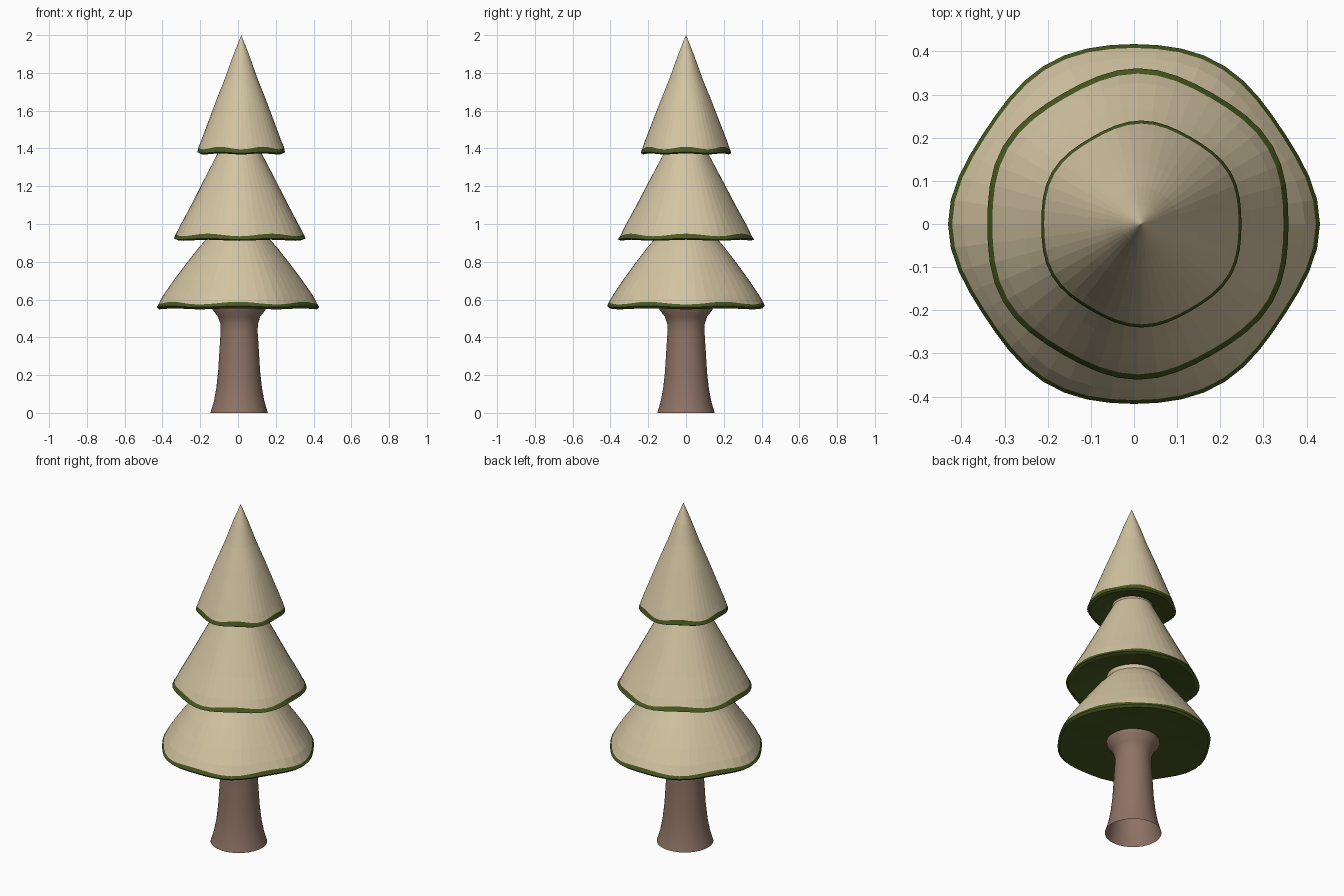
import bpy, bmesh, math

if "Cube" in bpy.data.objects:
    bpy.data.objects.remove(bpy.data.objects["Cube"])

SEG = 48


def material(name, rgb):
    m = bpy.data.materials.new(name)
    m.diffuse_color = (*rgb, 1)
    m.use_nodes = True
    m.node_tree.nodes["Principled BSDF"].inputs["Base Color"].default_value = m.diffuse_color
    return m


SNOW = material("pale_foliage", (0.65, 0.55, 0.36))
GREEN = material("green_rim", (0.065, 0.10, 0.015))
BARK = material("bark", (0.27, 0.17, 0.13))


def lathe(name, profile, mats, cx=0.0, lobes=(0, 0), rim=None, green_count=0, smooth=False):
    """Spin (radius, z) points; lobes ripple the radius near the rim, and lobes outside dip lower."""
    bm = bmesh.new()
    r_rim = max(r for r, z in profile) if rim is None else rim
    rings = []
    for i, (r, z) in enumerate(profile):
        if r < 1e-6:
            rings.append([bm.verts.new((cx, 0, z))])
            continue
        w = (r / r_rim) ** 2
        dip = 0.007 if i == green_count else 0.003 * w
        ring = []
        for k in range(SEG):
            a = 2 * math.pi * k / SEG
            c6 = math.cos(6 * a)
            rr = r + w * (lobes[0] * c6 + lobes[1] * math.cos(4 * a))
            zz = z - (math.copysign(dip, lobes[0]) * c6 if lobes[0] else 0)
            ring.append(bm.verts.new((cx + rr * math.cos(a), rr * math.sin(a), zz)))
        rings.append(ring)
    for i, (lo, hi) in enumerate(zip(rings, rings[1:])):
        for k in range(SEG):
            n = (k + 1) % SEG
            if len(hi) == 1:
                f = bm.faces.new((lo[k], lo[n], hi[0]))
            else:
                f = bm.faces.new((lo[k], lo[n], hi[n], hi[k]))
            f.material_index = 0 if i < green_count else len(mats) - 1
            f.smooth = smooth
    me = bpy.data.meshes.new(name)
    bm.to_mesh(me)
    bm.free()
    for m in mats:
        me.materials.append(m)
    ob = bpy.data.objects.new(name, me)
    bpy.context.collection.objects.link(ob)
    return ob


# Trunk: open tube, flared at foot and top
lathe("trunk", [(0.152, 0), (0.134, 0.06), (0.121, 0.13), (0.111, 0.22), (0.105, 0.32),
                (0.098, 0.43), (0.099, 0.47), (0.112, 0.51), (0.14, 0.545), (0.143, 0.565)],
      [BARK], cx=0.006, smooth=True)

# Three tiers: green underside and rim, then pale skirt (first five points are green)
lathe("lower_tier", [(0.12, 0.566), (0.30, 0.558), (0.405, 0.551), (0.418, 0.563), (0.409, 0.581),
                     (0.385, 0.625), (0.335, 0.70), (0.27, 0.79), (0.205, 0.875), (0.175, 0.91),
                     (0.142, 0.945), (0.149, 0.968)],
      [GREEN, SNOW], lobes=(0.007, 0.006), rim=0.418, green_count=4)

lathe("middle_tier", [(0.13, 0.968), (0.20, 0.945), (0.337, 0.914), (0.355, 0.921), (0.343, 0.942),
                      (0.322, 0.985), (0.265, 1.09), (0.19, 1.235), (0.119, 1.37),
                      (0.106, 1.395), (0.113, 1.408)],
      [GREEN, SNOW], cx=0.009, lobes=(-0.006, 0), rim=0.355, green_count=4)

lathe("upper_tier", [(0.095, 1.408), (0.14, 1.388), (0.222, 1.371), (0.236, 1.378), (0.229, 1.402),
                     (0.213, 1.445), (0.135, 1.65), (0.085, 1.775), (0.044, 1.89), (0.0, 2.0)],
      [GREEN, SNOW], cx=0.017, lobes=(-0.004, 0), rim=0.236, green_count=4)
